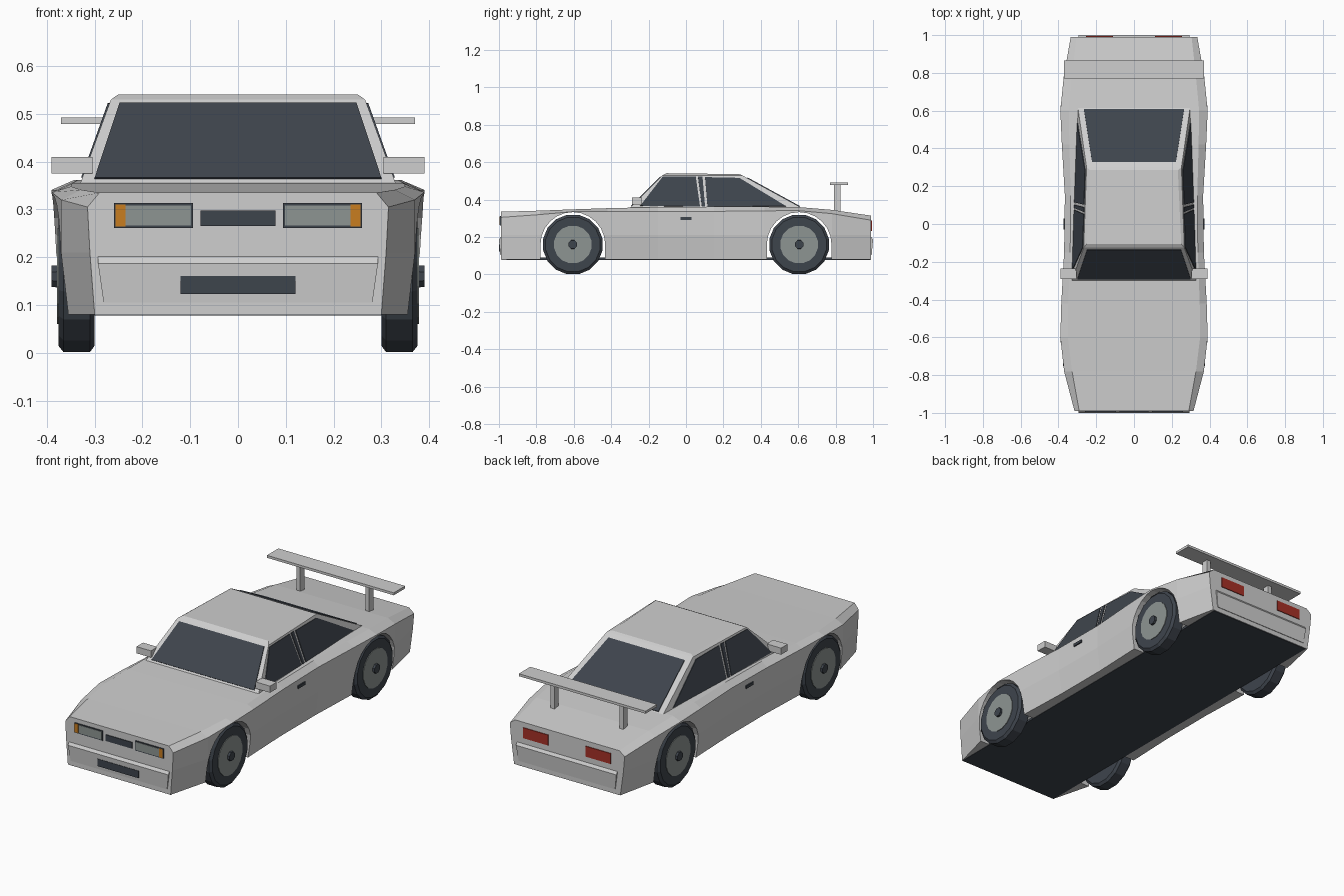
import bpy, bmesh, math
from mathutils import Vector

if "Cube" in bpy.data.objects:
    bpy.data.objects.remove(bpy.data.objects["Cube"])


def material(name, rgb):
    m = bpy.data.materials.new(name)
    m.use_nodes = True
    m.diffuse_color = (*rgb, 1)
    bsdf = next(n for n in m.node_tree.nodes if n.type == 'BSDF_PRINCIPLED')
    bsdf.inputs["Base Color"].default_value = (*rgb, 1)
    return m


PAINT = material("silver_paint", (0.62, 0.62, 0.62))
DARK = material("dark_glass_and_rubber", (0.048, 0.058, 0.073))
GREY = material("grey_lens_and_rim", (0.27, 0.30, 0.29))
AMBER = material("amber_lens", (0.58, 0.205, 0.014))
RED = material("red_lens", (0.38, 0.03, 0.02))


def make(name, verts, faces, mat):
    bm = bmesh.new()
    vs = [bm.verts.new(v) for v in verts]
    for f in faces:
        bm.faces.new([vs[i] for i in f])
    bmesh.ops.recalc_face_normals(bm, faces=bm.faces)
    mesh = bpy.data.meshes.new(name)
    bm.to_mesh(mesh)
    bm.free()
    mesh.materials.append(mat)
    obj = bpy.data.objects.new(name, mesh)
    bpy.context.scene.collection.objects.link(obj)
    return obj


def loft(name, rings, mat):
    """Join equal rings of points in order and cap both ends."""
    n = len(rings[0])
    faces = [[k * n + i, k * n + (i + 1) % n, (k + 1) * n + (i + 1) % n, (k + 1) * n + i]
             for k in range(len(rings) - 1) for i in range(n)]
    faces += [list(range(n)), list(range((len(rings) - 1) * n, len(rings) * n))]
    return make(name, [p for r in rings for p in r], faces, mat)


def box(name, x, y, z, mat):
    ring = lambda yy: [(x[0], yy, z[0]), (x[1], yy, z[0]), (x[1], yy, z[1]), (x[0], yy, z[1])]
    return loft(name, [ring(y[0]), ring(y[1])], mat)


def plate(name, pts, normal, mat, half=0.004):
    n = Vector(normal).normalized() * half
    return loft(name, [[Vector(p) - n for p in pts], [Vector(p) + n for p in pts]], mat)


SIDES = (("left", 1), ("right", -1))

# Body shell: y, sill x, waist x, shoulder x, shoulder z, deck x, deck z
stations = [
    (-0.99, .300, .310, .315, .305, .290, .335),
    (-0.78, .355, .370, .370, .320, .328, .341),
    (-0.60, .370, .388, .390, .336, .350, .348),
    (-0.42, .360, .380, .385, .336, .348, .354),
    (-0.15, .350, .368, .370, .335, .338, .360),
    (0.15, .350, .366, .366, .337, .335, .362),
    (0.42, .360, .378, .382, .340, .342, .362),
    (0.60, .370, .388, .390, .341, .345, .360),
    (0.78, .355, .372, .372, .325, .328, .345),
    (0.99, .310, .328, .335, .290, .305, .314),
]
rings = []
for y, sx, wx, hx, hz, dx, dz in stations:
    half = [(sx, y, .08), (wx, y, .21), (hx, y, hz), (dx, y, dz)]
    rings.append(half + [(-a, b, c) for a, b, c in reversed(half)])
body = loft("body_shell", rings, PAINT)

# Wheel arches cut through the shell
AXLES = (("front", -0.605), ("rear", 0.605))
cutters = []
for label, ay in AXLES:
    arc = [(ay + .173 * math.cos(math.pi * i / 12), .16 + .173 * math.sin(math.pi * i / 12))
           for i in range(13)]
    arc += [(ay - .173, -.05), (ay + .173, -.05)]
    cutter = loft(label + "_arch_cutter", [[(x, a, b) for a, b in arc] for x in (-.5, .5)], PAINT)
    cutter.hide_render = True
    mod = body.modifiers.new(label + "_arch", 'BOOLEAN')
    mod.operation, mod.solver, mod.object = 'DIFFERENCE', 'EXACT', cutter
    cutters.append(cutter)
bpy.context.view_layer.update()
cut = bpy.data.meshes.new_from_object(body.evaluated_get(bpy.context.evaluated_depsgraph_get()))
body.modifiers.clear()
body.data = cut
for c in cutters:
    bpy.data.objects.remove(c)

box("floor_pan", (-.30, .30), (-.987, .987), (.078, .09), DARK)


# Cabin planes: side, windscreen and rear window
def side_x(y, z):
    return .33 - .0353 * (y + .3) - .33 * (z - .355)


def front_y(z):
    return -.30 + (z - .355)


def rear_y(z):
    return .62 - 1.83 * (z - .355)


def cabin_ring(z):
    f, r = front_y(z), rear_y(z)
    return [(side_x(f, z), f, z), (side_x(r, z), r, z), (-side_x(r, z), r, z), (-side_x(f, z), f, z)]


roof = [(.25, -.105, .541), (.232, .285, .536), (-.232, .285, .536), (-.25, -.105, .541)]
loft("cabin", [cabin_ring(.335), cabin_ring(.53), roof], PAINT)

# Glass
plate("windscreen", [(x, front_y(z), z) for x, z in
                     ((-.30, .364), (.30, .364), (.248, .521), (-.248, .521))], (0, -1, 1), DARK)
plate("rear_window", [(x, rear_y(z), z) for x, z in
                      ((-.265, .362), (.265, .362), (.222, .515), (-.222, .515))], (0, 1, 1.83), DARK)
windows = {
    "front_side_window": ((-.245, .366), (-.125, .521), (.052, .521), (.075, .362)),
    "centre_side_window": ((.085, .362), (.064, .521), (.088, .521), (.102, .362)),
    "rear_side_window": ((.115, .362), (.102, .519), (.285, .515), (.535, .364)),
}
for label, s in SIDES:
    for name, pts in windows.items():
        plate(f"{label}_{name}", [(s * side_x(y, z), y, z) for y, z in pts],
              (s, .0353 * s, .33), DARK)

# Bumpers with a sloped upper lip
for label, s in (("front", -1), ("rear", 1)):
    profile = [(.97, .105), (.993, .105), (1, .187), (.988, .204), (.97, .204)]
    loft(label + "_bumper", [[(x * (.96 if z < .15 else 1), s * y, z) for y, z in profile]
                             for x in (-.293, .293)], PAINT)


# Front and rear panels: grilles and lamps
def panel(name, x, z, y, mat):
    return box(name, x, (y - .003, y + .003), z, mat)


panel("upper_grille", (-.078, .078), (.265, .298), -.991, DARK)
panel("lower_grille", (-.12, .12), (.123, .161), -.997, DARK)
for label, s in SIDES:
    panel(label + "_headlamp_frame", (s * .094, s * .260), (.261, .313), -.991, DARK)
    panel(label + "_headlamp", (s * .098, s * .235), (.266, .308), -.993, GREY)
    panel(label + "_indicator", (s * .236, s * .256), (.264, .310), -.993, AMBER)
    panel(label + "_tail_lamp", (s * .11, s * .255), (.232, .287), .991, RED)

    # Mirrors and door handles
    box(label + "_mirror", (s * .305, s * .39), (-.29, -.235), (.375, .41), PAINT)
    box(label + "_door_handle", (s * .355, s * .374), (-.03, .03), (.292, .307), DARK)

    # Wing strut
    box(label + "_wing_strut", (s * .19, s * .212), (.79, .825), (.32, .482), PAINT)
box("rear_wing", (-.37, .37), (.77, .865), (.479, .492), PAINT)


# Wheels: turned tyre, rim disc and centre cap
def turned(name, profile, s, ay, mat, n=16):
    circle = [2 * math.pi * (i + .5) / n for i in range(n)]
    return loft(name, [[(s * x, ay + r * math.cos(a), .16 + r * math.sin(a)) for a in circle]
                       for x, r in profile], mat)


for axle, ay in AXLES:
    for label, s in SIDES:
        name = f"{axle}_{label}_"
        turned(name + "tyre", [(.30, .148), (.31, .162), (.365, .162), (.376, .148)], s, ay, DARK)
        turned(name + "rim", [(.36, .102), (.379, .102)], s, ay, GREY)
        turned(name + "hub_cap", [(.37, .026), (.39, .024)], s, ay, DARK, 8)
